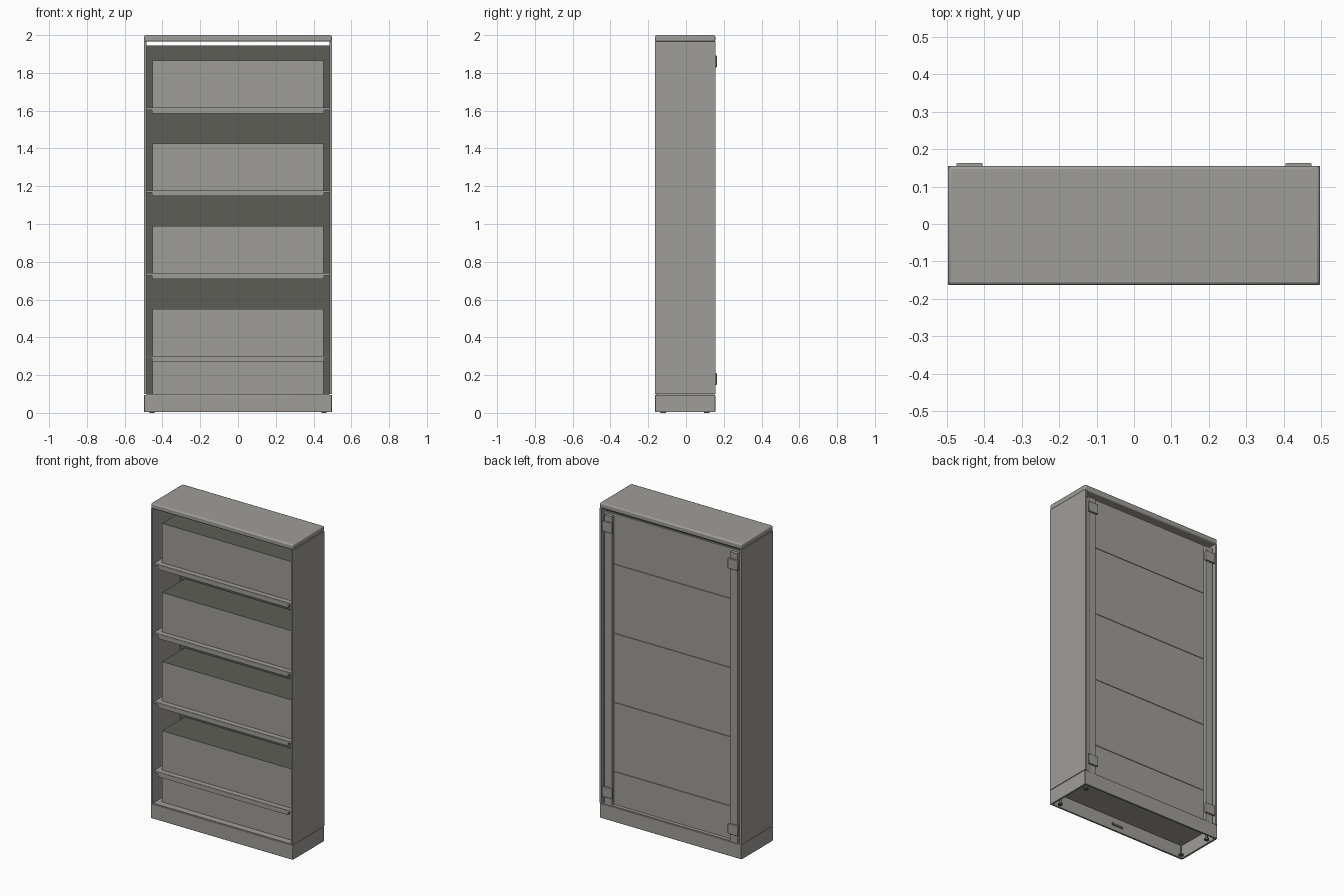
import bpy

cube = bpy.data.objects.get("Cube")
if cube:
    bpy.data.objects.remove(cube, do_unlink=True)


def make_material(name, colour):
    mat = bpy.data.materials.new(name)
    mat.use_nodes = True
    mat.diffuse_color = (*colour, 1)
    mat.node_tree.nodes["Principled BSDF"].inputs["Base Color"].default_value = (*colour, 1)
    return mat


grey = make_material("warm_grey", (0.35, 0.34, 0.32))
dark = make_material("dark_grey", (0.11, 0.11, 0.097))


def box(name, x, y, z, mat=grey, bevel=0.0):
    """Box from (min, max) ranges on each axis."""
    ranges = (x, y, z)
    bpy.ops.mesh.primitive_cube_add(size=1, location=[(a + b) / 2 for a, b in ranges])
    ob = bpy.context.object
    ob.name = name
    ob.scale = [b - a for a, b in ranges]
    bpy.ops.object.transform_apply(location=False, rotation=False, scale=True)
    ob.data.materials.append(mat)
    if bevel:
        mod = ob.modifiers.new("soft_edges", "BEVEL")
        mod.width = bevel
        mod.segments = 2
        bpy.ops.object.shade_smooth_by_angle()
    return ob


def paint(ob, other, rule):
    """Give the faces whose normal meets the rule a second colour."""
    ob.data.materials.append(other)
    for face in ob.data.polygons:
        if rule(face.normal):
            face.material_index = 1


def pair(name, x, y, z, mat=grey, bevel=0.0):
    """Mirrored left and right copies of a box."""
    box("left_" + name, x, y, z, mat, bevel)
    box("right_" + name, (-x[1], -x[0]), y, z, mat, bevel)


FRONT, BACK = -0.163, 0.155
HALF = 0.497
WALL = 0.485
PITCH = 0.438
DECK = 0.1

# Outer case
box("top_slab", (-HALF, HALF), (FRONT, BACK), (1.965, 2), bevel=0.008)
pair("side_panel", (WALL, HALF), (FRONT, BACK), (DECK, 1.965))

# Plinth, open underneath
box("plinth_front", (-HALF, HALF), (FRONT, FRONT + 0.012), (0.004, 0.096), bevel=0.003)
box("plinth_back", (-HALF, HALF), (BACK - 0.012, BACK), (0.004, 0.096), bevel=0.003)
pair("plinth_side", (WALL, HALF), (FRONT + 0.01, BACK - 0.01), (0.004, 0.096))
box("bottom_deck", (-WALL, WALL), (FRONT + 0.005, BACK - 0.005), (0.088, DECK))
box("plinth_slot", (-0.04, 0.04), (FRONT + 0.012, FRONT + 0.016), (0.035, 0.05), dark)

# Levelling feet
for x in (-0.455, 0.455):
    for y in (-0.12, 0.11):
        for part, radius, low, high in (("pad", 0.014, 0, 0.01), ("stem", 0.007, 0.01, 0.09)):
            bpy.ops.mesh.primitive_cylinder_add(vertices=16, radius=radius, depth=high - low,
                                                location=(x, y, (low + high) / 2))
            foot = bpy.context.object
            foot.name = "foot_" + part
            foot.data.materials.append(dark)
            bpy.ops.object.shade_smooth_by_angle()

# Back panels, dark inside, with narrow seams at shelf height
edges = [DECK] + [0.31 + PITCH * i for i in range(4)] + [1.945]
for low, high in zip(edges, edges[1:]):
    panel = box("back_panel", (-WALL, WALL), (0.118, 0.128), (low, high - 0.003))
    paint(panel, dark, lambda n: n.y < -0.5)
box("seam_backing", (-WALL, WALL), (0.114, 0.118), (DECK, 1.945), dark)

# Shelves with a shorter lip below the front edge
for i in range(4):
    top = 0.302 + PITCH * i
    box("shelf_board", (-WALL, WALL), (-0.147, 0.114), (top - 0.012, top))
    box("shelf_lip", (-0.455, 0.455), (-0.15, -0.135), (top - 0.03, top - 0.001))

# Storage blocks on the deck and on each shelf, light in front
for i, low in enumerate([DECK] + [0.302 + PITCH * i for i in range(4)]):
    block = box("storage_block", (-0.452, 0.452), (-0.115, 0.113), (low, low + 0.249), dark)
    paint(block, grey, lambda n: n.y < -0.5)

# Rear posts and wall brackets
pair("rear_post", (0.415, 0.465), (0.128, 0.15), (DECK, 1.93))
for low in (0.147, 1.828):
    pair("wall_bracket", (0.405, 0.475), (0.15, 0.163), (low, low + 0.065), bevel=0.003)
